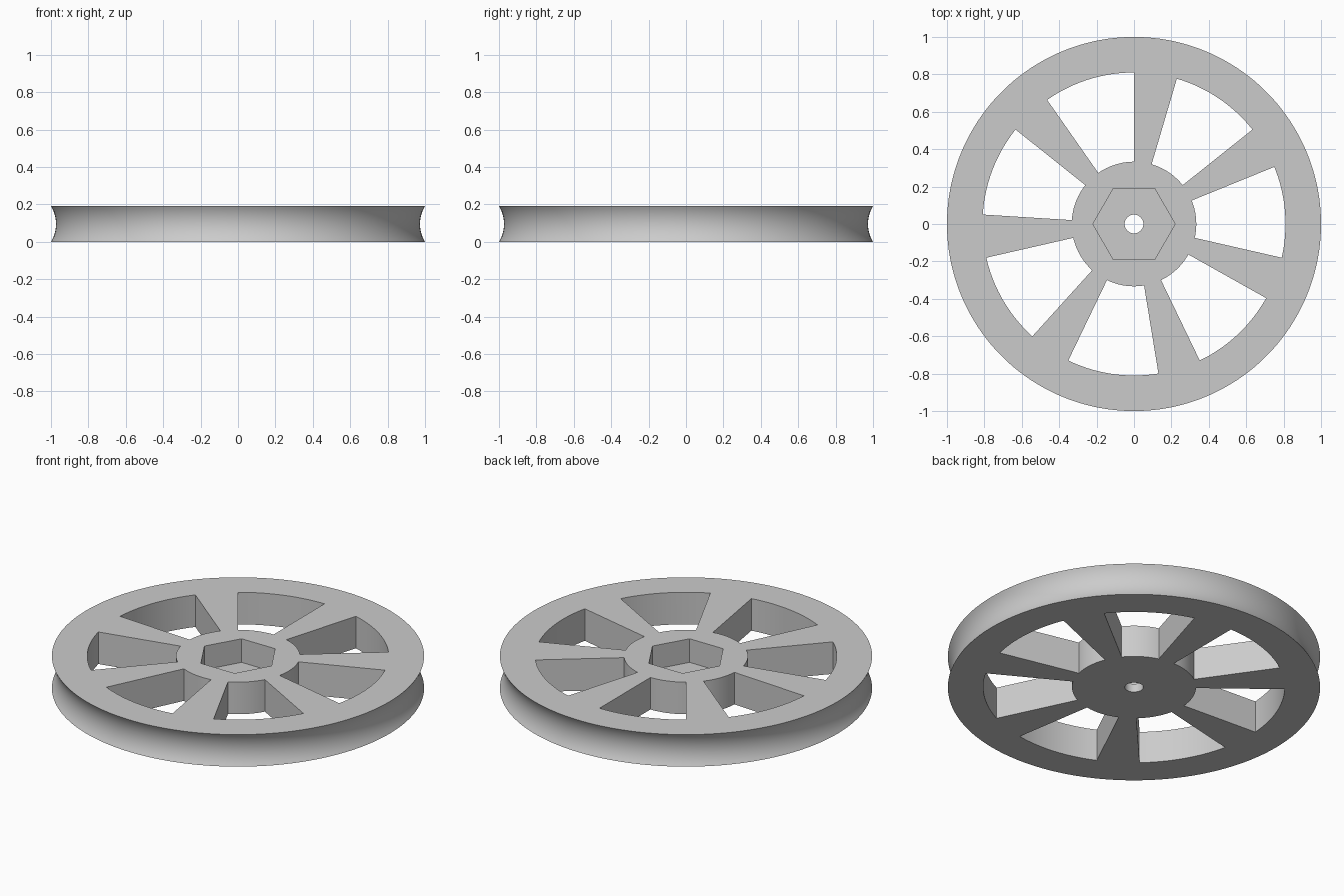
import bpy, bmesh
from math import sin, cos, pi, radians

HEIGHT = 0.19
GROOVE = 0.027
SPOKES = 7

cube = bpy.data.objects.get("Cube")
if cube:
    bpy.data.objects.remove(cube, do_unlink=True)

grey = bpy.data.materials.new("light grey")
grey.use_nodes = True
grey.diffuse_color = (0.6, 0.6, 0.6, 1)
grey.node_tree.nodes["Principled BSDF"].inputs["Base Color"].default_value = grey.diffuse_color


def arc(radius, start, end, steps):
    """Points on an arc from start to end, both included."""
    angles = [start + (end - start) * i / steps for i in range(steps + 1)]
    return [(radius * cos(a), radius * sin(a)) for a in angles]


def circle(radius, sides):
    return arc(radius, 0, 2 * pi, sides)[:-1]


def loft(name, layers):
    """Closed solid through a stack of (outline, z) layers."""
    bm = bmesh.new()
    rings = [[bm.verts.new((x, y, z)) for x, y in outline] for outline, z in layers]
    for low, high in zip(rings, rings[1:]):
        for i in range(len(low)):
            j = (i + 1) % len(low)
            bm.faces.new((low[i], low[j], high[j], high[i]))
    bm.faces.new(rings[0][::-1])
    bm.faces.new(rings[-1])
    bmesh.ops.recalc_face_normals(bm, faces=bm.faces)
    mesh = bpy.data.meshes.new(name)
    bm.to_mesh(mesh)
    bm.free()
    mesh.materials.append(grey)
    obj = bpy.data.objects.new(name, mesh)
    bpy.context.collection.objects.link(obj)
    return obj


# Wheel disc with a shallow concave groove around the rim
steps = 14
half = HEIGHT / 2
bend = (half ** 2 + GROOVE ** 2) / (2 * GROOVE)
layers = []
for i in range(steps + 1):
    z = HEIGHT * i / steps
    radius = 1 - GROOVE + bend - (bend ** 2 - (z - half) ** 2) ** 0.5
    layers.append((circle(radius, 180), z))
wheel = loft("pulley_wheel", layers)

# Windows between the spokes
cutters = []
for i in range(SPOKES):
    start = pi / 2 + i * 2 * pi / SPOKES
    end = start + radians(35)
    outline = arc(0.81, start, end, 18) + arc(0.333, end, start, 18)
    cutters.append(loft("window_cutter", [(outline, -0.1), (outline, HEIGHT + 0.1)]))

# Hexagonal nut pocket and axle hole
pocket = circle(0.22, 6)
cutters.append(loft("pocket_cutter", [(pocket, 0.05), (pocket, HEIGHT + 0.1)]))
axle = circle(0.05, 48)
cutters.append(loft("axle_cutter", [(axle, -0.1), (axle, HEIGHT + 0.1)]))

# Round the hub between the spokes by cutting every opening
bpy.ops.object.select_all(action="DESELECT")
wheel.select_set(True)
bpy.context.view_layer.objects.active = wheel
for cutter in cutters:
    cutter.hide_render = True
    cut = wheel.modifiers.new("cut", "BOOLEAN")
    cut.operation = "DIFFERENCE"
    cut.solver = "EXACT"
    cut.object = cutter
    bpy.ops.object.modifier_apply(modifier=cut.name)
    bpy.data.objects.remove(cutter, do_unlink=True)

bpy.ops.object.shade_smooth_by_angle(angle=radians(30))
